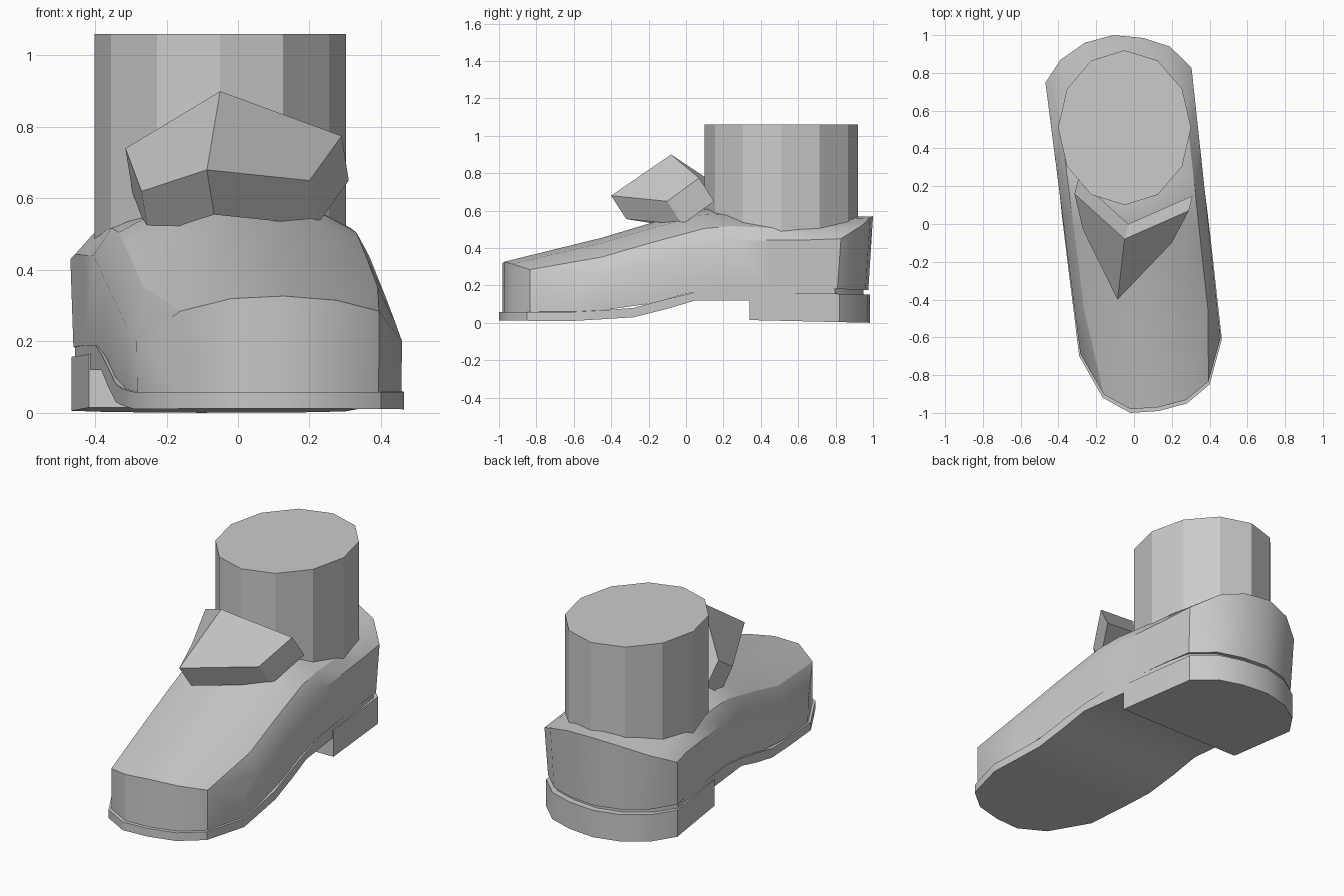
import bpy, bmesh, math
from mathutils import Vector

cube = bpy.data.objects.get("Cube")
if cube:
    bpy.data.objects.remove(cube, do_unlink=True)

grey = bpy.data.materials.new("plain_grey")
grey.use_nodes = True
grey.diffuse_color = (0.6, 0.6, 0.6, 1)
grey.node_tree.nodes["Principled BSDF"].inputs["Base Color"].default_value = (0.6, 0.6, 0.6, 1)

COLS = 7
# Toe and heel outlines, both running from -x to +x
TOE = [(-.29, -.70), (-.165, -.92), (-.02, -1), (.13, -.99), (.28, -.95), (.40, -.85), (.465, -.61)]
HEEL = [(-.47, .75), (-.39, .87), (-.26, .96), (-.11, 1), (.05, .985), (.19, .94), (.305, .83)]


def curve(points, y):
    """Piecewise linear height along the length of the shoe."""
    if y <= points[0][0]:
        return points[0][1]
    for (y0, v0), (y1, v1) in zip(points, points[1:]):
        if y <= y1:
            return v0 + (v1 - v0) * (y - y0) / (y1 - y0)
    return points[-1][1]


def plan(stations, scale, toe=True):
    """Rows of points: rounded toe, straight rows, rounded heel."""
    left, right = (TOE[0], HEEL[0]), (TOE[-1], HEEL[-1])

    def side(ends, y):
        (xa, ya), (xb, yb) = ends
        return xa + (xb - xa) * (y - ya) / (yb - ya)

    rows = [TOE] if toe else []
    for y in stations:
        a, b = side(left, y), side(right, y)
        rows.append([((a + b) / 2 - (b - a) / 2 * math.cos(math.pi * j / (COLS - 1)), y)
                     for j in range(COLS)])
    rows.append(HEEL)
    result = []
    for row in rows:
        mid = (row[0][0] + row[-1][0]) / 2
        new = []
        for x, y in row:
            k = curve(scale, y)
            end = row is TOE or row is HEEL
            new.append((mid + (x - mid) * k, y * k if end else y))
        result.append(new)
    return result


def lift(rows, points):
    return [[(x, y, curve(points, y)) for x, y in row] for row in rows]


def add_mesh(name, bm, smooth=True):
    bmesh.ops.recalc_face_normals(bm, faces=bm.faces)
    mesh = bpy.data.meshes.new(name)
    bm.to_mesh(mesh)
    bm.free()
    mesh.materials.append(grey)
    obj = bpy.data.objects.new(name, mesh)
    bpy.context.collection.objects.link(obj)
    if smooth:
        bpy.ops.object.select_all(action="DESELECT")
        obj.select_set(True)
        bpy.context.view_layer.objects.active = obj
        bpy.ops.object.shade_smooth_by_angle(angle=math.radians(32))
    return obj


def solid(name, top, bottom):
    """Close two matching grids of points into one solid."""
    bm = bmesh.new()
    t, b = ([[bm.verts.new(p) for p in row] for row in grid] for grid in (top, bottom))
    n = len(t)
    for g in (t, b):
        for i in range(n - 1):
            for j in range(COLS - 1):
                bm.faces.new((g[i][j], g[i][j + 1], g[i + 1][j + 1], g[i + 1][j]))
    for i in (0, n - 1):
        for j in range(COLS - 1):
            bm.faces.new((t[i][j], t[i][j + 1], b[i][j + 1], b[i][j]))
    for j in (0, COLS - 1):
        for i in range(n - 1):
            bm.faces.new((t[i][j], t[i + 1][j], b[i + 1][j], b[i][j]))
    return add_mesh(name, bm)


# Shoe upper: domed top over a low side wall
STATIONS = [-.45, -.2, 0, .1, .25, .45, .65]
edge = [(-.62, .2), (-.2, .32), (.25, .44), (.8, .445)]
crown = [(-.98, .325), (-.5, .44), (-.2, .53), (.1, .61), (.3, .59), (.6, .56)]
toe_rim = [.2, .285, .32, .327, .315, .285, .2]
heel_rim = [.43, .49, .545, .57, .56, .52, .45]
top = []
flat = plan(STATIONS, [(-1, .98), (1, 1)])
for i, row in enumerate(flat):
    heights = toe_rim if i == 0 else heel_rim
    if 0 < i < len(flat) - 1:
        y = row[0][1]
        low, high = curve(edge, y), curve(crown, y)
        heights = [low + (high - low) * math.sin(math.pi * j / (COLS - 1)) for j in range(COLS)]
    top.append([(x, y, z) for (x, y), z in zip(row, heights)])
welt = [(-.6, .058), (-.3, .075), (0, .155), (.2, .188), (.6, .188), (1, .175)]
solid("shoe_upper", top, lift(plan(STATIONS, [(-1, .98), (1, .975)]), welt))

# Sole: thin slab rising through the arch
sole_plan = plan([-.45, -.28, -.1, .05, .2, .45, .65], [(-1, 1), (0, 1), (1, .95)])
solid("sole",
      lift(sole_plan, [(-.6, .058), (-.3, .075), (0, .155), (.2, .188), (.6, .188), (1, .176)]),
      lift(sole_plan, [(-1, .012), (-.6, .01), (-.28, .03), (-.1, .075), (.05, .12)]))

# Heel block
heel_plan = plan([.34, .6], [(0, 1), (1, .985)], toe=False)
solid("heel_block", lift(heel_plan, [(.3, .165), (1, .152)]), lift(heel_plan, [(.34, .015), (1, 0)]))

# Ankle: twelve-sided oval column
bm = bmesh.new()
bmesh.ops.create_cone(bm, cap_ends=True, segments=12, radius1=1, radius2=1, depth=1)
for v in bm.verts:
    v.co = (v.co.x * .352 - .05, v.co.y * .41 + .51, 1.06 if v.co.z > 0 else .3)
add_mesh("ankle", bm, smooth=False)

# Bent tongue flap: folded chevron given thickness
bm = bmesh.new()
outline = [(-.05, -.08, .90), (-.315, .16, .74), (-.27, -.03, .62),
           (-.087, -.40, .68), (.20, -.10, .65), (.29, .07, .775)]
front = [bm.verts.new(p) for p in outline]
back = [bm.verts.new(Vector(p) + Vector((.02, .08, -.125))) for p in outline]
for g in (front, back):
    bm.faces.new((g[0], g[1], g[2], g[3]))
    bm.faces.new((g[0], g[3], g[4], g[5]))
for i in range(6):
    k = (i + 1) % 6
    bm.faces.new((front[i], front[k], back[k], back[i]))
add_mesh("tongue_flap", bm, smooth=False)
